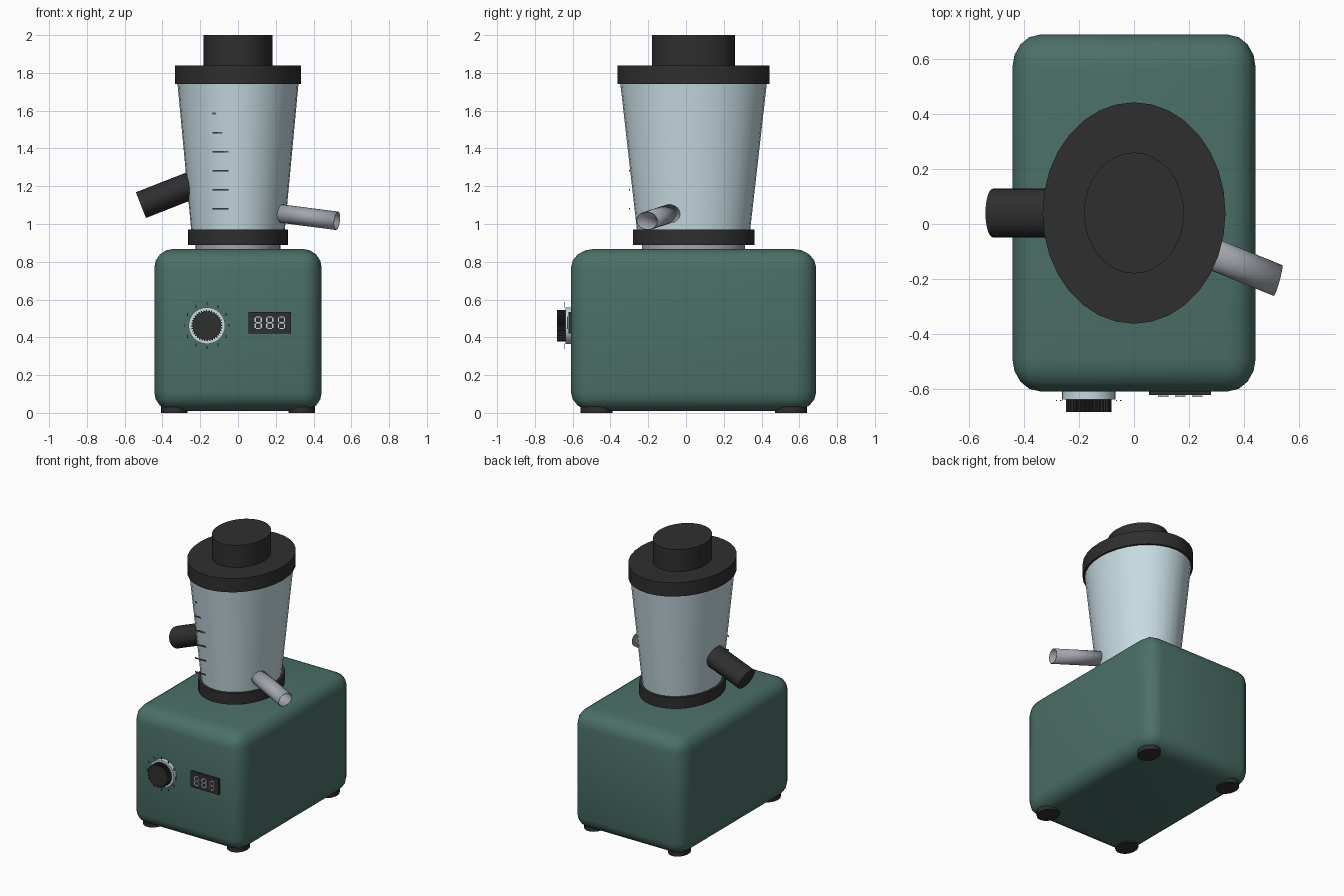
import bpy, bmesh, math
from mathutils import Vector, Matrix

if "Cube" in bpy.data.objects:
    bpy.data.objects.remove(bpy.data.objects["Cube"])

STRETCH = 1.21   # depth stretch shared by all round parts
YC = 0.04        # centre of body and jar in y


def material(name, rgb):
    m = bpy.data.materials.new(name)
    m.diffuse_color = (*rgb, 1)
    m.use_nodes = True
    m.node_tree.nodes["Principled BSDF"].inputs["Base Color"].default_value = m.diffuse_color
    return m


GREEN = material("green_enamel", (0.070, 0.160, 0.137))
DARK = material("black_plastic", (0.028, 0.028, 0.028))
GLASS = material("pale_glass", (0.57, 0.71, 0.76))
STEEL = material("steel", (0.36, 0.38, 0.42))
GREY = material("mark_grey", (0.10, 0.11, 0.12))


def finish(bm, name, mat, smooth=True):
    bmesh.ops.recalc_face_normals(bm, faces=bm.faces)
    me = bpy.data.meshes.new(name)
    bm.to_mesh(me)
    bm.free()
    ob = bpy.data.objects.new(name, me)
    bpy.context.collection.objects.link(ob)
    me.materials.append(mat)
    if smooth:
        bpy.ops.object.select_all(action='DESELECT')
        ob.select_set(True)
        bpy.context.view_layer.objects.active = ob
        bpy.ops.object.shade_smooth_by_angle(angle=math.radians(35))
    return ob


def tube(name, mat, p0, p1, r0, r1=None, caps=True, n=32, centre=(0, YC), stretch=STRETCH):
    """Cylinder or cone from p0 to p1, stretched in depth, then moved to centre."""
    p0, p1 = Vector(p0), Vector(p1)
    d = p1 - p0
    bm = bmesh.new()
    bmesh.ops.create_cone(bm, cap_ends=caps, segments=n, radius1=r0,
                          radius2=r0 if r1 is None else r1, depth=d.length)
    rot = Vector((0, 0, 1)).rotation_difference(d).to_matrix().to_4x4()
    m = (Matrix.Translation((*centre, 0)) @ Matrix.Diagonal((1, stretch, 1, 1))
         @ Matrix.Translation((p0 + p1) / 2) @ rot)
    bmesh.ops.transform(bm, matrix=m, verts=bm.verts)
    return finish(bm, name, mat)


def boxes(name, mat, items):
    """One object made of boxes, each (centre, size)."""
    bm = bmesh.new()
    for c, s in items:
        bmesh.ops.create_cube(bm, size=1, matrix=Matrix.Translation(c) @ Matrix.Diagonal((*s, 1)))
    return finish(bm, name, mat, False)


# rounded motor housing
bm = bmesh.new()
bmesh.ops.create_cube(bm, size=1, matrix=Matrix.Diagonal((0.886, 1.298 / STRETCH, 0.858, 1)))
bmesh.ops.bevel(bm, geom=bm.edges[:], offset=0.1, segments=4, profile=0.5, affect='EDGES')
bmesh.ops.transform(bm, verts=bm.verts, matrix=Matrix.Translation((0, YC, 0.439))
                    @ Matrix.Diagonal((1, STRETCH, 1, 1)))
finish(bm, "housing", GREEN)

# feet
for i, (x, y) in enumerate([(sx * 0.337, YC + sy * 0.515) for sx in (-1, 1) for sy in (-1, 1)]):
    tube(f"foot_{i + 1}", DARK, (0, 0, 0), (0, 0, 0.05), 0.07, n=24, centre=(x, y))

# jar stack
tube("neck", STEEL, (0, 0, 0.85), (0, 0, 0.90), 0.226)
tube("jar_collar", DARK, (0, 0, 0.89), (0, 0, 0.97), 0.266)
tube("jar", GLASS, (0, 0, 0.96), (0, 0, 1.75), 0.247, 0.321)
tube("lid", DARK, (0, 0, 1.74), (0, 0, 1.84), 0.333)
tube("lid_cap", DARK, (0, 0, 1.84), (0, 0, 2.0), 0.182)

# slanted handle and open spout
tube("handle", DARK, (-0.20, 0, 1.223), (-0.514, 0, 1.10), 0.073)
spout = tube("spout", STEEL, (0.19, -0.091, 1.06), (0.524, -0.203, 1.017), 0.049, caps=False)
wall = spout.modifiers.new("wall", 'SOLIDIFY')
wall.thickness = 0.004

# measuring marks
boxes("measuring_marks", GREY,
      [((-0.092, -0.299, 1.08 + 0.101 * i), (0.086, 0.006, 0.008)) for i in range(6)])

# dial: bright ring, ribbed knob, scale marks
DX, DZ = -0.165, 0.462
tube("dial_ring", GLASS, (0, -0.59, DZ), (0, -0.638, DZ), 0.097, centre=(DX, 0), stretch=1)
bm = bmesh.new()
TEETH = 36
rim = []
for i in range(TEETH * 4):
    r = 0.083 if i % 4 < 2 else 0.075
    a = 2 * math.pi * i / (TEETH * 4)
    rim.append(bm.verts.new((DX + r * math.cos(a), -0.636, DZ + r * math.sin(a))))
face = bm.faces.new(rim)
ext = bmesh.ops.extrude_face_region(bm, geom=[face])
bmesh.ops.translate(bm, vec=(0, -0.048, 0),
                    verts=[g for g in ext["geom"] if isinstance(g, bmesh.types.BMVert)])
finish(bm, "dial_knob", DARK, False)
boxes("dial_marks", GREY,
      [((DX + 0.117 * math.sin(k * math.pi / 6), -0.642, DZ + 0.117 * math.cos(k * math.pi / 6)),
        (0.005, 0.004, 0.016)) for k in range(12)])

# display panel with lit bars
boxes("display_panel", DARK, [((0.168, -0.611, 0.478), (0.226, 0.024, 0.114))])
bars = []
for cx in (0.107, 0.168, 0.231):
    for dz in (-0.031, 0, 0.031):
        bars.append(((cx, -0.627, 0.477 + dz), (0.025, 0.006, 0.006)))
    for dx in (-0.016, 0.016):
        for dz in (-0.0155, 0.0155):
            bars.append(((cx + dx, -0.627, 0.477 + dz), (0.006, 0.006, 0.023)))
boxes("display_bars", GLASS, bars)
